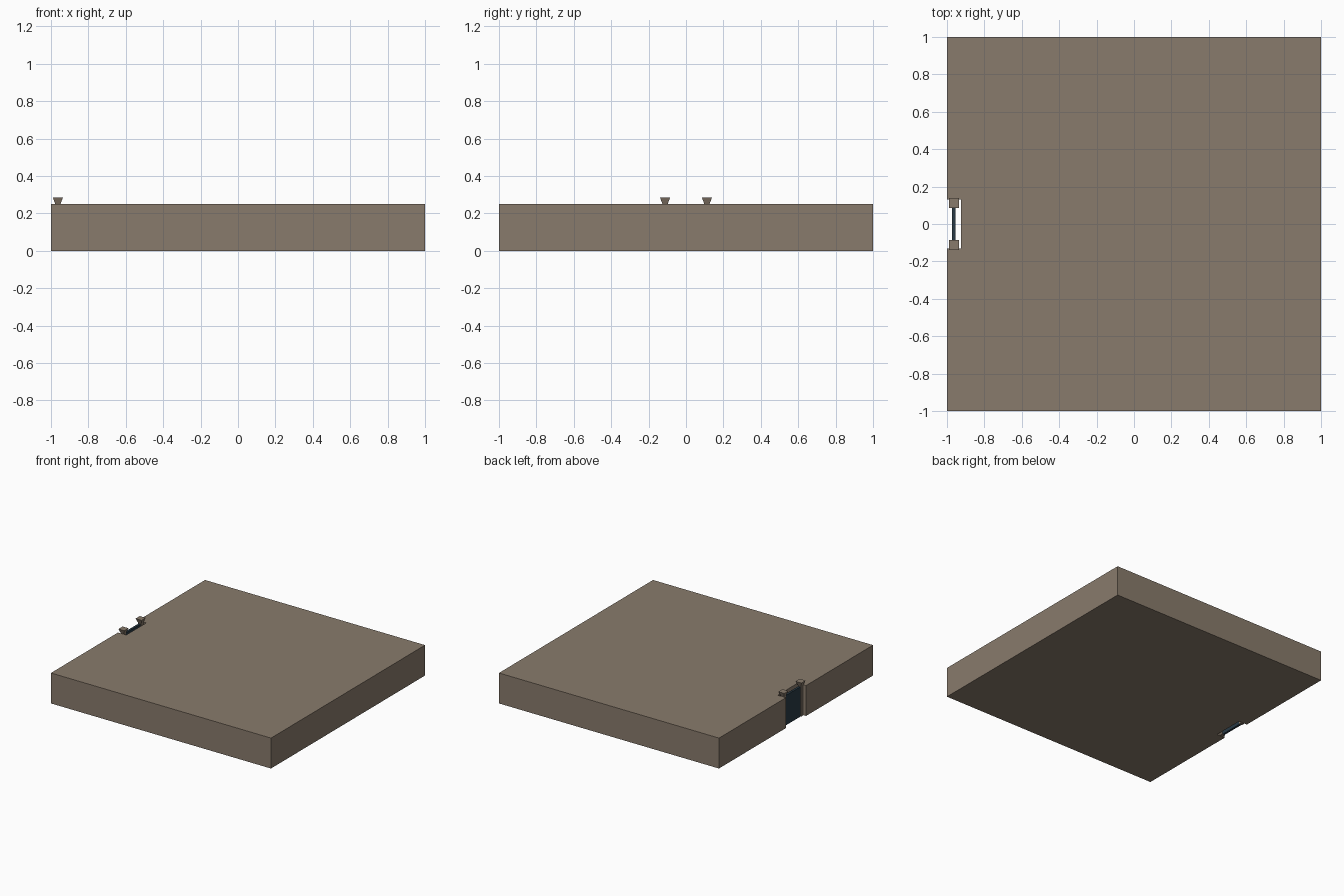
import bpy, bmesh

if "Cube" in bpy.data.objects:
    bpy.data.objects.remove(bpy.data.objects["Cube"])

def material(name, rgb):
    m = bpy.data.materials.new(name)
    m.diffuse_color = (*rgb, 1)
    m.use_nodes = True
    m.node_tree.nodes["Principled BSDF"].inputs["Base Color"].default_value = m.diffuse_color
    return m

STONE = material("brown_stone", (0.25, 0.198, 0.15))
DARK = material("dark_blue_grey", (0.022, 0.042, 0.06))

def finish(name, bm, mat):
    bmesh.ops.recalc_face_normals(bm, faces=bm.faces[:])
    me = bpy.data.meshes.new(name)
    bm.to_mesh(me)
    bm.free()
    me.materials.append(mat)
    ob = bpy.data.objects.new(name, me)
    bpy.context.collection.objects.link(ob)
    return ob

def prism(name, outline, z0, z1, mat):
    bm = bmesh.new()
    f = bm.faces.new([bm.verts.new((x, y, z0)) for x, y in outline])
    ext = bmesh.ops.extrude_face_region(bm, geom=[f])
    for v in ext["geom"]:
        if isinstance(v, bmesh.types.BMVert):
            v.co.z = z1
    return finish(name, bm, mat)

def rect(cx, cy, hx, hy):
    return [(cx - hx, cy - hy), (cx + hx, cy - hy), (cx + hx, cy + hy), (cx - hx, cy + hy)]

H = 0.25
GATE_X = -0.963

# Slab with a gate notch in the left edge
prism("ground_block", [(-1, -1), (1, -1), (1, 1), (-1, 1), (-1, 0.13),
                       (-0.925, 0.13), (-0.925, -0.13), (-1, -0.13)], 0, H, STONE)

for side, s in (("front", -1), ("back", 1)):
    # Square gate post with a flared cap, lofted through square sections
    bm = bmesh.new()
    rings = [[bm.verts.new((x, y, z)) for x, y in rect(GATE_X, s * 0.112, r, r)]
             for z, r in ((0, 0.014), (H, 0.014), (0.285, 0.027))]
    for a, b in zip(rings, rings[1:]):
        for i in range(4):
            j = (i + 1) % 4
            bm.faces.new((a[i], a[j], b[j], b[i]))
    bm.faces.new(rings[0])
    bm.faces.new(rings[-1])
    finish(side + "_gate_post", bm, STONE)

    # Gate leaf between the post and the middle seam
    prism(side + "_gate_leaf", rect(GATE_X, s * 0.05, 0.009, 0.049), 0, 0.245, DARK)
